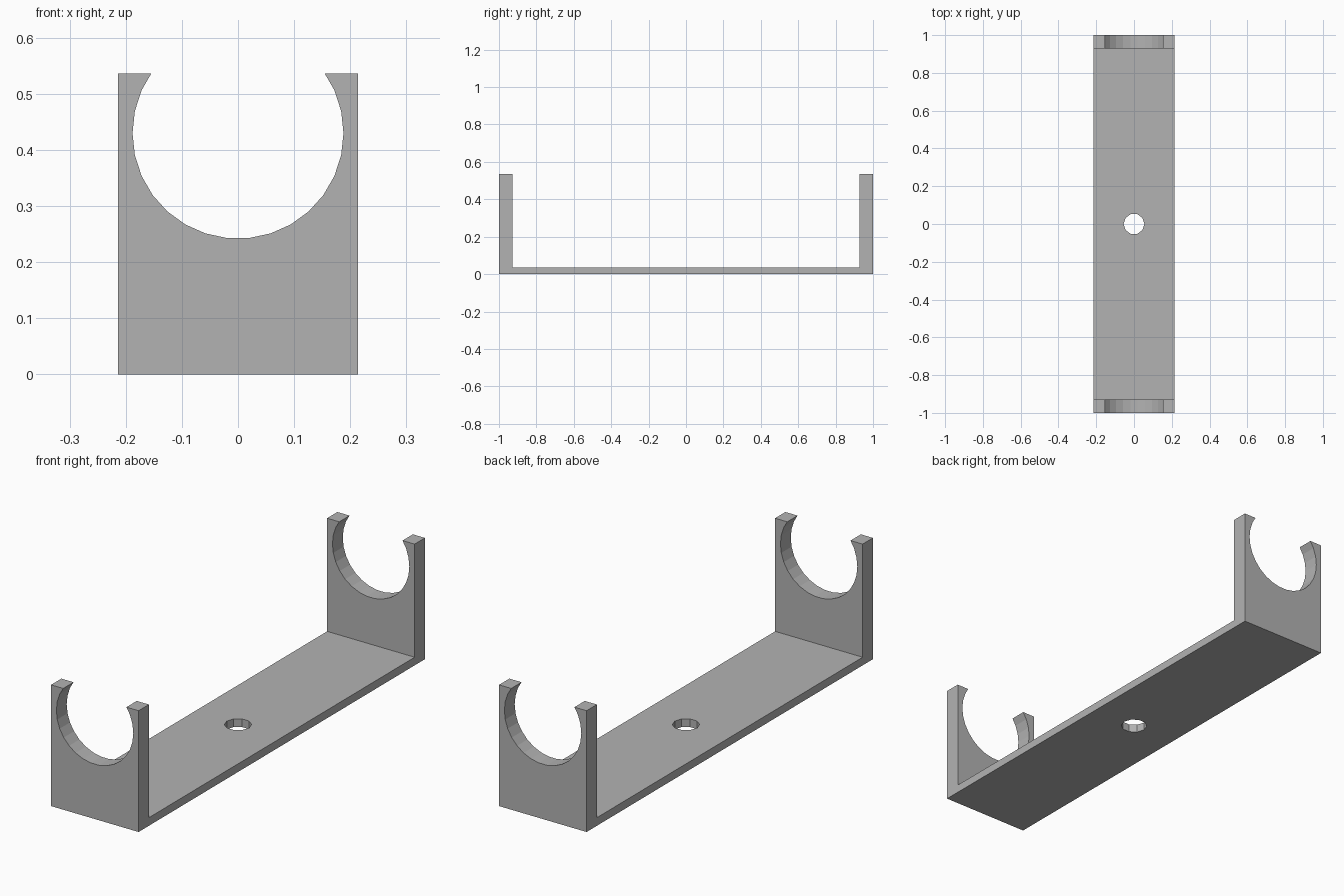
import bpy
import bmesh
from math import pi

if "Cube" in bpy.data.objects:
    bpy.data.objects.remove(bpy.data.objects["Cube"], do_unlink=True)

HALF_WIDTH = 0.214
HEIGHT = 0.536
BASE_THICKNESS = 0.036
WALL_INNER = 0.928
CRADLE_Z, CRADLE_RADIUS = 0.43, 0.188
HOLE_RADIUS = 0.055

grey = bpy.data.materials.new("plain grey")
colour = (0.45, 0.45, 0.45, 1)
grey.diffuse_color = colour
grey.use_nodes = True
grey.node_tree.nodes["Principled BSDF"].inputs["Base Color"].default_value = colour

# U-shaped bracket: side profile swept across the width
profile = [(-1, 0), (1, 0), (1, HEIGHT), (WALL_INNER, HEIGHT),
           (WALL_INNER, BASE_THICKNESS), (-WALL_INNER, BASE_THICKNESS),
           (-WALL_INNER, HEIGHT), (-1, HEIGHT)]
bm = bmesh.new()
side = bm.faces.new([bm.verts.new((-HALF_WIDTH, y, z)) for y, z in profile])
swept = bmesh.ops.extrude_face_region(bm, geom=[side])["geom"]
bmesh.ops.translate(bm, vec=(2 * HALF_WIDTH, 0, 0),
                    verts=[v for v in swept if isinstance(v, bmesh.types.BMVert)])
bmesh.ops.recalc_face_normals(bm, faces=bm.faces)
mesh = bpy.data.meshes.new("bracket")
bm.to_mesh(mesh)
bm.free()
mesh.materials.append(grey)
bracket = bpy.data.objects.new("bracket", mesh)
bpy.context.collection.objects.link(bracket)


def cut_round(name, sides, radius, depth, location, rotation):
    """Cut a cylinder out of the bracket."""
    bpy.ops.mesh.primitive_cylinder_add(vertices=sides, radius=radius, depth=depth,
                                        location=location, rotation=rotation)
    cutter = bpy.context.object
    cutter.name = name
    cutter.hide_render = True
    cutter.data.materials.append(grey)
    mod = bracket.modifiers.new(name, 'BOOLEAN')
    mod.operation = 'DIFFERENCE'
    mod.solver = 'EXACT'
    mod.object = cutter
    bpy.ops.object.select_all(action='DESELECT')
    bracket.select_set(True)
    bpy.context.view_layer.objects.active = bracket
    bpy.ops.object.modifier_apply(modifier=name)
    bpy.data.objects.remove(cutter, do_unlink=True)


# Open round cradles through both end walls
cut_round("cradle_cutter", 30, CRADLE_RADIUS, 3, (0, 0, CRADLE_Z), (0, pi / 2, pi / 2))

# Mounting hole in the middle of the base
cut_round("hole_cutter", 10, HOLE_RADIUS, 0.2, (0, 0, 0), (0, 0, pi / 2))
